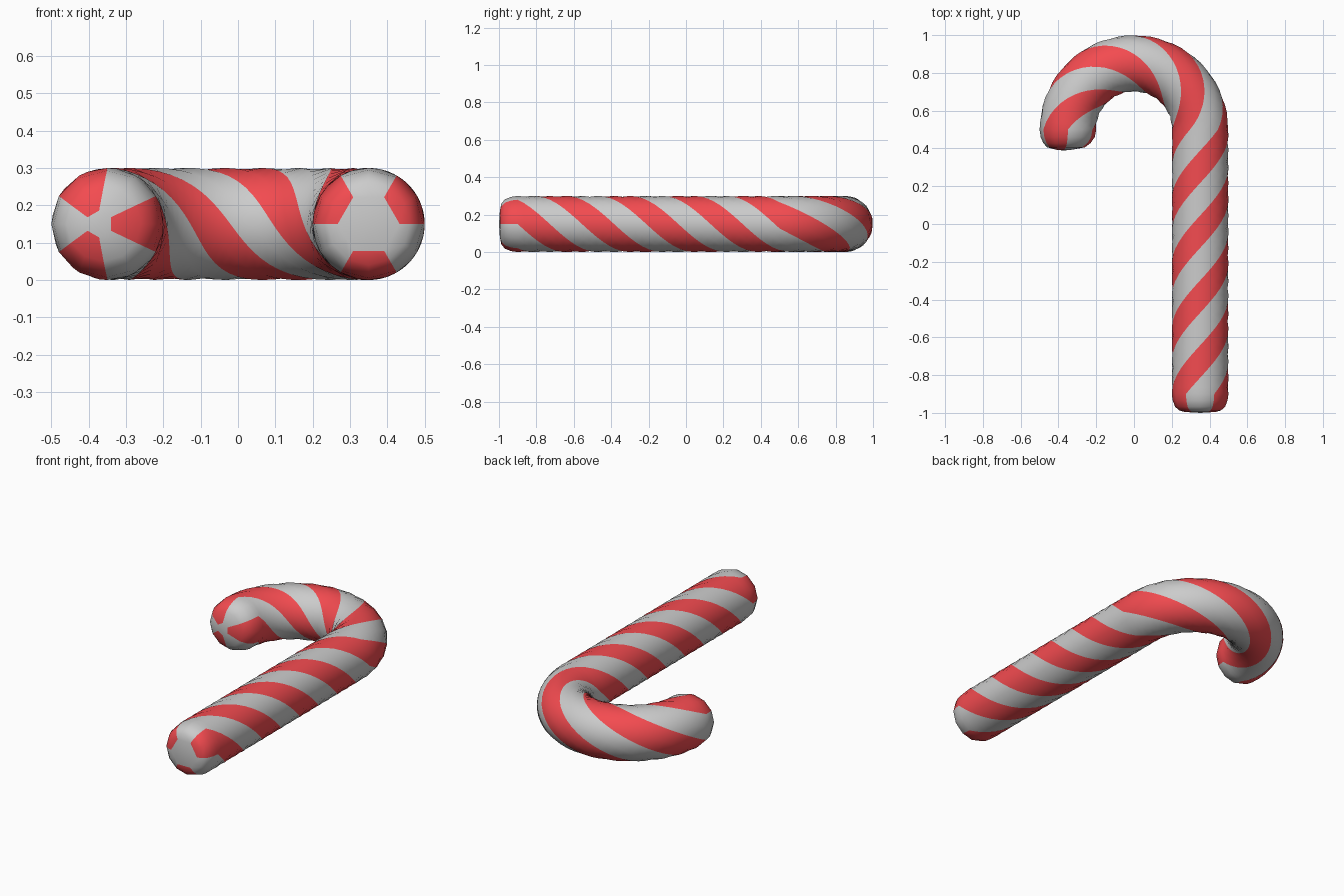
import bpy, bmesh, math
from mathutils import Vector

if "Cube" in bpy.data.objects:
    bpy.data.objects.remove(bpy.data.objects["Cube"])

SIDES = 12            # two facets per stripe, six stripes
R, BEND = 0.15, 0.35  # tube radius, hook radius
Y0, Y1 = -0.9, 0.5    # straight part of the stem
TWIST_STEM, TWIST_HOOK = math.radians(489), math.radians(321)
Z = Vector((0, 0, 1))


def material(name, color):
    m = bpy.data.materials.new(name)
    m.diffuse_color = color
    m.use_nodes = True
    m.node_tree.nodes["Principled BSDF"].inputs["Base Color"].default_value = m.diffuse_color
    return m


def ring(bm, centre, out, radius, twist, hexagon=False):
    verts = []
    for i in range(SIDES):
        a = 2 * math.pi * i / SIDES
        r = radius * (math.cos(math.pi / 6) if hexagon and i % 2 else 1)
        verts.append(bm.verts.new(centre + r * (math.cos(a - twist) * out + math.sin(a - twist) * Z)))
    return verts


bm = bmesh.new()
rings = []

# rounded foot: (radius, y)
for k, (r, y) in enumerate([(0.083, -0.995), (0.11, -0.987), (0.132, -0.968), (0.145, -0.935)]):
    rings.append(ring(bm, Vector((BEND, y, R)), Vector((1, 0, 0)), r, 0, k == 0))

# twisted straight stem
N = 40
for k in range(N):
    t = k / N
    rings.append(ring(bm, Vector((BEND, Y0 + (Y1 - Y0) * t, R)), Vector((1, 0, 0)), R, TWIST_STEM * t))

# twisted hook
N = 36
for k in range(N + 1):
    t = k / N
    out = Vector((math.cos(math.pi * t), math.sin(math.pi * t), 0))
    rings.append(ring(bm, Vector((0, Y1, R)) + BEND * out, out, R, TWIST_STEM + TWIST_HOOK * t))

# rounded tip: (radius, y, x)
for r, y, x in [(0.143, 0.46, -0.351), (0.125, 0.428, -0.355), (0.1, 0.406, -0.36), (0.036, 0.391, -0.372)]:
    rings.append(ring(bm, Vector((x, y, R)), Vector((-1, 0, 0)), r,
                      TWIST_STEM + TWIST_HOOK, r < 0.05))

# skin the rings, alternating stripe colours
for a, b in zip(rings, rings[1:]):
    for i in range(SIDES):
        j = (i + 1) % SIDES
        f = bm.faces.new((a[i], a[j], b[j], b[i]))
        f.material_index = 1 if (i // 2) % 2 == 0 else 0

# plain end discs
for loop, tip in ((rings[0], Vector((BEND, -1, R))), (rings[-1], Vector((-0.372, 0.39, R)))):
    c = bm.verts.new(tip)
    for i in range(SIDES):
        bm.faces.new((loop[i], loop[(i + 1) % SIDES], c))

bmesh.ops.recalc_face_normals(bm, faces=bm.faces)
for f in bm.faces:
    f.smooth = True
mesh = bpy.data.meshes.new("candy_cane")
bm.to_mesh(mesh)
bm.free()
mesh.materials.append(material("white_sugar", (0.8, 0.8, 0.8, 1)))
mesh.materials.append(material("red_sugar", (0.9, 0.07, 0.08, 1)))
bpy.context.collection.objects.link(bpy.data.objects.new("candy_cane", mesh))
